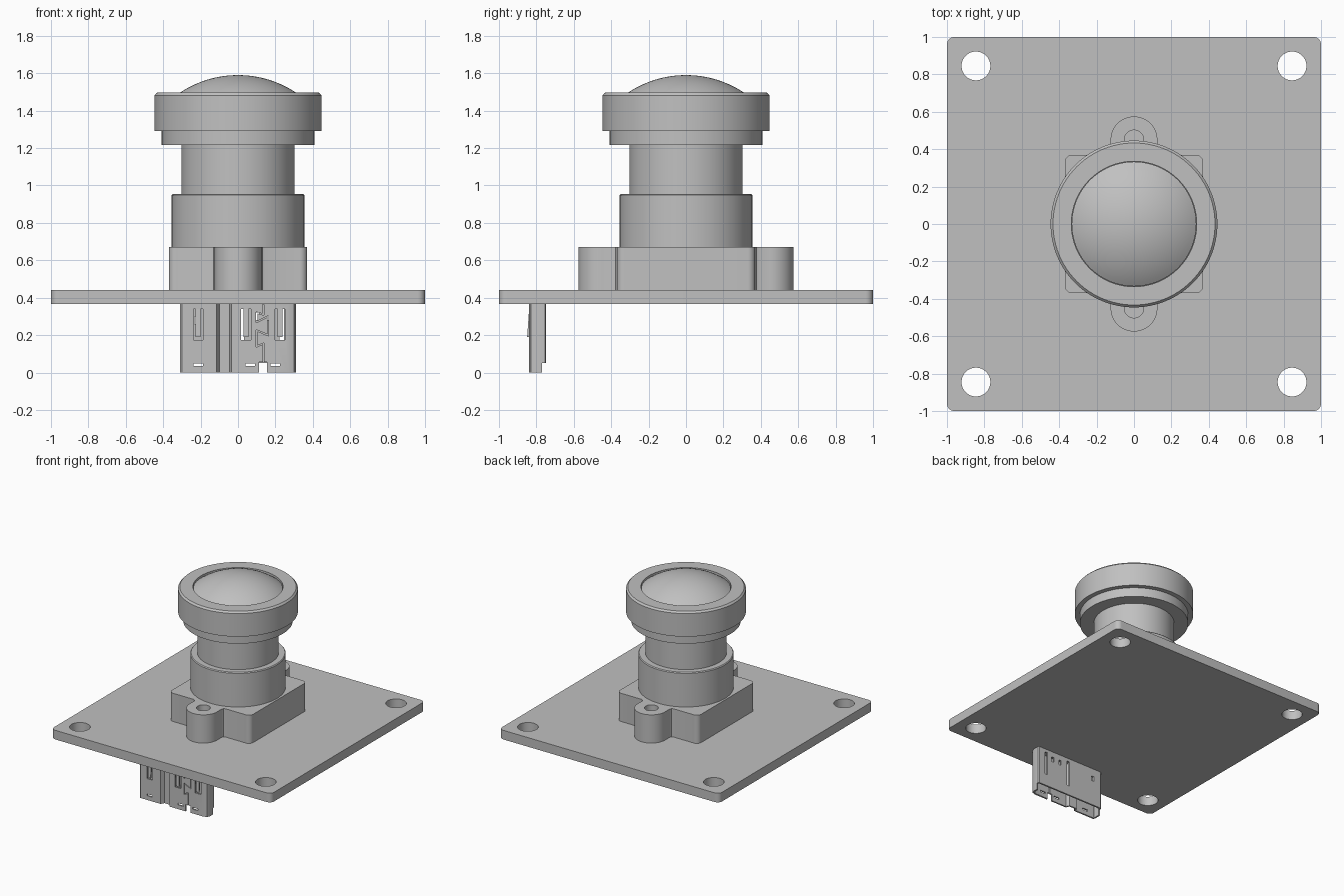
import bpy, bmesh
from math import sin, cos, pi, atan2, hypot, sqrt
from mathutils import Matrix, Vector

if "Cube" in bpy.data.objects:
    bpy.data.objects.remove(bpy.data.objects["Cube"])

grey = bpy.data.materials.new("light grey")
grey.use_nodes = True
grey.diffuse_color = (0.53, 0.53, 0.53, 1)
grey.node_tree.nodes["Principled BSDF"].inputs["Base Color"].default_value = grey.diffuse_color


def make(name, bm, fix=True):
    if fix:
        bmesh.ops.recalc_face_normals(bm, faces=bm.faces)
    mesh = bpy.data.meshes.new(name)
    bm.to_mesh(mesh)
    bm.free()
    mesh.materials.append(grey)
    ob = bpy.data.objects.new(name, mesh)
    bpy.context.collection.objects.link(ob)
    return ob


def activate(ob):
    bpy.ops.object.select_all(action='DESELECT')
    ob.select_set(True)
    bpy.context.view_layer.objects.active = ob


def arc(cx, cy, r, a0, a1, n=8):
    return [(cx + r * cos(a0 + (a1 - a0) * i / n), cy + r * sin(a0 + (a1 - a0) * i / n))
            for i in range(n + 1)]


def prism(name, outline, z0, z1):
    bm = bmesh.new()
    face = bm.faces.new([bm.verts.new((x, y, z0)) for x, y in outline])
    top = bmesh.ops.extrude_face_region(bm, geom=[face])["geom"]
    bmesh.ops.translate(bm, vec=(0, 0, z1 - z0),
                        verts=[v for v in top if isinstance(v, bmesh.types.BMVert)])
    return make(name, bm)


def box(name, x, y, z, rot=None):
    bm = bmesh.new()
    size = Vector((x[1] - x[0], y[1] - y[0], z[1] - z[0]))
    mid = Vector((x[0] + x[1], y[0] + y[1], z[0] + z[1])) / 2
    mat = Matrix.Translation(mid) @ (rot or Matrix()) @ Matrix.Diagonal(size.to_4d())
    bmesh.ops.create_cube(bm, size=1, matrix=mat)
    return make(name, bm)


def cut(ob, cutter):
    cutter.hide_render = True
    mod = ob.modifiers.new("cut", 'BOOLEAN')
    mod.operation, mod.solver, mod.object = 'DIFFERENCE', 'EXACT', cutter
    activate(ob)
    bpy.ops.object.modifier_apply(modifier=mod.name)
    bpy.data.objects.remove(cutter)


def smooth(ob):
    activate(ob)
    bpy.ops.object.shade_smooth_by_angle(angle=pi / 6)


def lathe(name, profile, n=96):
    bm = bmesh.new()
    verts = [bm.verts.new((r, 0, z)) for r, z in profile]
    edges = [bm.edges.new(p) for p in zip(verts, verts[1:])]
    bmesh.ops.spin(bm, geom=verts + edges, axis=(0, 0, 1), cent=(0, 0, 0),
                   angle=2 * pi, steps=n, use_duplicate=False)
    bmesh.ops.remove_doubles(bm, verts=bm.verts, dist=0.0002)
    return make(name, bm)


# Circuit board with rounded corners and four mounting holes
corners = []
for i, (sx, sy) in enumerate([(1, 1), (-1, 1), (-1, -1), (1, -1)]):
    corners += arc(sx * 0.96, sy * 0.96, 0.04, i * pi / 2, (i + 1) * pi / 2)
board = prism("circuit_board", corners, 0.365, 0.44)
for sx in (-1, 1):
    for sy in (-1, 1):
        hole = arc(sx * 0.845, sy * 0.845, 0.077, 0, 2 * pi, 48)[:-1]
        cut(board, prism("hole_cutter", hole, 0.3, 0.5))
smooth(board)

# Lens holder: square block with a screw ear at front and back
quarter = arc(0.33, 0.33, 0.04, 0, pi / 2)
quarter += [(0.145, 0.37), (0.131, 0.376), (0.125, 0.39)]
quarter += arc(0, 0.45, 0.125, 0, pi / 2, 16)
half = quarter + [(-x, y) for x, y in reversed(quarter[:-1])]
holder = prism("lens_holder", half + [(-x, -y) for x, y in half], 0.44, 0.672)
for sy in (-1, 1):
    screw_hole = arc(0, sy * 0.45, 0.052, 0, 2 * pi, 32)[:-1]
    cut(holder, prism("screw_cutter", screw_hole, 0.46, 0.8))
smooth(holder)

# Lens barrel: collar, neck, stepped head with a recessed seat
smooth(lathe("lens_barrel", [
    (0, 0.66), (0.355, 0.66), (0.355, 0.948), (0.349, 0.955), (0.303, 0.955),
    (0.303, 1.217), (0.408, 1.217), (0.408, 1.292), (0.446, 1.292), (0.446, 1.482),
    (0.433, 1.496), (0.335, 1.496), (0.335, 1.46), (0, 1.46)]))

# Domed front glass
R = 0.56
dome = [(0.333 * i / 16, 1.59 - R + sqrt(R * R - (0.333 * i / 16) ** 2)) for i in range(17)]
smooth(lathe("lens_glass", dome + [(0.333, 1.46), (0, 1.46)]))

# Connector: folded sheet-metal shell, open at the bottom
section = [(-0.31, -0.755), (-0.31, -0.83), (-0.3, -0.84), (-0.115, -0.84), (-0.1, -0.812),
           (-0.045, -0.812), (-0.035, -0.84), (0.27, -0.84), (0.3, -0.83), (0.31, -0.805),
           (0.31, -0.755), (0.3, -0.748), (-0.3, -0.748)]
bm = bmesh.new()
low = [bm.verts.new((x, y, 0)) for x, y in section]
high = [bm.verts.new((x, y, 0.365)) for x, y in section]
for i in range(len(section)):
    j = (i + 1) % len(section)
    bm.faces.new((low[i], low[j], high[j], high[i]))
shell = make("connector_shell", bm, fix=False)
sheet = shell.modifiers.new("sheet", 'SOLIDIFY')
sheet.thickness, sheet.offset = 0.014, -1
activate(shell)
bpy.ops.object.modifier_apply(modifier="sheet")

FRONT, BACK = (-0.88, -0.79), (-0.77, -0.7)
# Shorter back wall with two long slots and a few short ones
cut(shell, box("cutter", (-0.4, 0.4), BACK, (-0.1, 0.052)))
for x, z0, z1 in [(0.02, 0.13, 0.34), (0.235, 0.15, 0.34), (0.17, 0.28, 0.32),
                  (0.1, 0.28, 0.32), (-0.22, 0.26, 0.3)]:
    cut(shell, box("cutter", (x - 0.012, x + 0.012), BACK, (z0, z1)))
# Notch and solder slots along the lower front edge
cut(shell, box("cutter", (0.113, 0.155), FRONT, (-0.1, 0.055)))
for x in (-0.213, 0.066, 0.2):
    cut(shell, box("cutter", (x - 0.025, x + 0.025), FRONT, (0.035, 0.049)))
# Spring windows, each with a tongue leaning outward
for i, x in enumerate((-0.213, 0.043, 0.225)):
    cut(shell, box("cutter", (x - 0.026, x + 0.026), FRONT, (0.175, 0.34)))
    box(f"spring_tongue_{i + 1}", (x - 0.013, x + 0.013), (-0.844, -0.832), (0.19, 0.342),
        Matrix.Rotation(-0.07, 4, 'X'))
# Interlocking seam
seam = [(0.135, 0.36), (0.135, 0.31), (0.1, 0.32), (0.1, 0.27), (0.16, 0.3),
        (0.16, 0.2), (0.1, 0.225), (0.1, 0.14), (0.137, 0.155), (0.137, 0.05)]
for (x0, z0), (x1, z1) in zip(seam, seam[1:]):
    mx, mz, h = (x0 + x1) / 2, (z0 + z1) / 2, hypot(x1 - x0, z1 - z0) / 2 + 0.003
    cut(shell, box("cutter", (mx - h, mx + h), FRONT, (mz - 0.003, mz + 0.003),
                   Matrix.Rotation(-atan2(z1 - z0, x1 - x0), 4, 'Y')))
smooth(shell)
